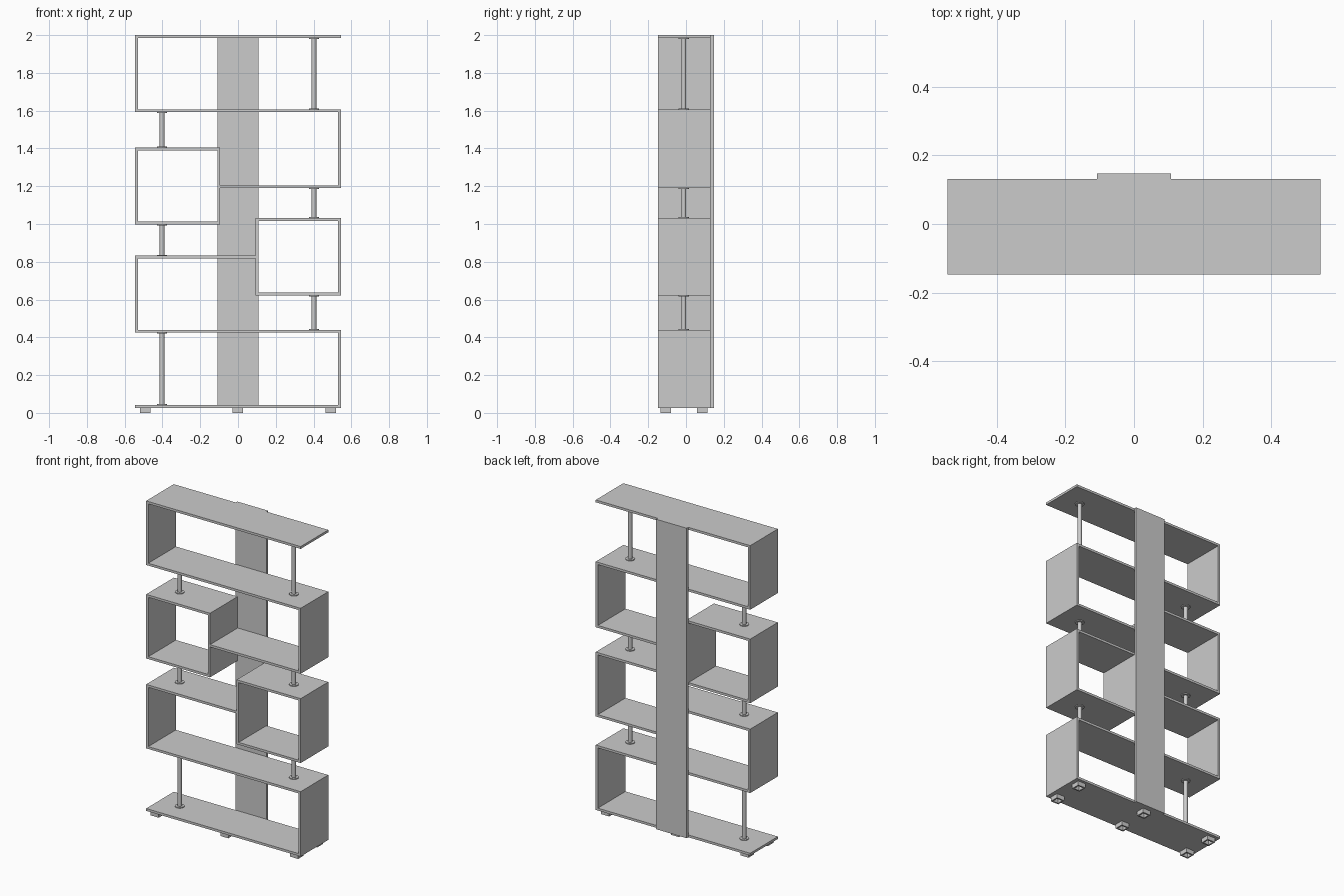
import bpy, bmesh

if "Cube" in bpy.data.objects:
    bpy.data.objects.remove(bpy.data.objects["Cube"])

W, T = 0.544, 0.015          # half width, board thickness
YF, YB = -0.147, 0.131       # front and back edge of the boards
YC = (YF + YB) / 2


def finish(name, bm):
    bmesh.ops.recalc_face_normals(bm, faces=bm.faces)
    me = bpy.data.meshes.new(name)
    bm.to_mesh(me)
    bm.free()
    ob = bpy.data.objects.new(name, me)
    bpy.context.collection.objects.link(ob)
    return ob


def add_box(bm, x0, x1, y0, y1, z0, z1):
    vs = bmesh.ops.create_cube(bm, size=1)["verts"]
    for v in vs:
        v.co = (x1 if v.co.x > 0 else x0, y1 if v.co.y > 0 else y0, z1 if v.co.z > 0 else z0)


def board(name, x0, x1, z0, z1, y0=YF, y1=YB):
    bm = bmesh.new()
    add_box(bm, x0, x1, y0, y1, z0, z1)
    return finish(name, bm)


def shelf(name, x0, x1, top):
    board(name, x0, x1, top - T, top)


# Horizontal shelves
shelf("base_shelf", -W, W, 0.042)
shelf("lower_shelf", -W, W, 0.440)
shelf("left_shelf", -W, 0.093, 0.832)
shelf("right_shelf", -0.094, W, 1.205)
shelf("upper_shelf", -W, W, 1.607)
shelf("top_shelf", -W, W, 2.0)

# Upright side panels joining the shelves into a zigzag
board("bottom_right_side", W - T, W, 0.042, 0.425)
board("middle_left_side", -W, -W + T, 0.440, 0.817)
board("middle_right_side", W - T, W, 1.205, 1.592)
board("top_left_side", -W, -W + T, 1.607, 1.985)

# Square compartments
for name, x0, x1, z0, z1 in (("right_cube", 0.093, W, 0.622, 1.032),
                             ("left_cube", -W, -0.094, 0.997, 1.405)):
    shelf(name + "_bottom", x0, x1, z0 + T)
    shelf(name + "_top", x0, x1, z1)
    board(name + "_left_side", x0, x0 + T, z0 + T, z1 - T)
    board(name + "_right_side", x1 - T, x1, z0 + T, z1 - T)

# Back spine
board("back_spine", -0.108, 0.108, 0.027, 2.0, YB, 0.147)


# Round posts with a flange at each end, lathed from a half profile
def post(name, x, z0, z1):
    r, f, h = 0.0125, 0.027, 0.005
    prof = [(0, z0), (f, z0), (f, z0 + h), (r, z0 + h), (r, z1 - h), (f, z1 - h), (f, z1), (0, z1)]
    bm = bmesh.new()
    vs = [bm.verts.new((x + a, -0.012, z)) for a, z in prof]
    es = [bm.edges.new(p) for p in zip(vs, vs[1:])]
    bmesh.ops.spin(bm, geom=vs + es, cent=(x, -0.012, 0), axis=(0, 0, 1),
                   angle=6.283185307, steps=32)
    bmesh.ops.remove_doubles(bm, verts=bm.verts, dist=1e-5)
    ob = finish(name, bm)
    bpy.context.view_layer.objects.active = ob
    ob.select_set(True)
    bpy.ops.object.shade_smooth_by_angle()
    ob.select_set(False)


for i, (z0, z1) in enumerate(((0.042, 0.425), (0.832, 0.997), (1.405, 1.592))):
    post(f"left_post_{i + 1}", -0.402, z0, z1)
for i, (z0, z1) in enumerate(((0.440, 0.622), (1.032, 1.190), (1.607, 1.985))):
    post(f"right_post_{i + 1}", 0.402, z0, z1)


# Hollow square feet
def foot(name, x, y, s=0.028, w=0.009, h=0.027):
    bm = bmesh.new()
    rings = [[bm.verts.new((x + sx * k, y + sy * k, z))
              for sx, sy in ((-1, -1), (1, -1), (1, 1), (-1, 1))]
             for k, z in ((s, h), (s, 0), (s - w, 0), (s - w, h))]
    for a, b in zip(rings, rings[1:] + rings[:1]):
        for i in range(4):
            j = (i + 1) % 4
            bm.faces.new((a[i], a[j], b[j], b[i]))
    finish(name, bm)


for side, x in (("left", -0.492), ("middle", -0.002), ("right", 0.49)):
    for end, y in (("front", -0.107), ("back", 0.085)):
        foot(f"{side}_{end}_foot", x, y)
